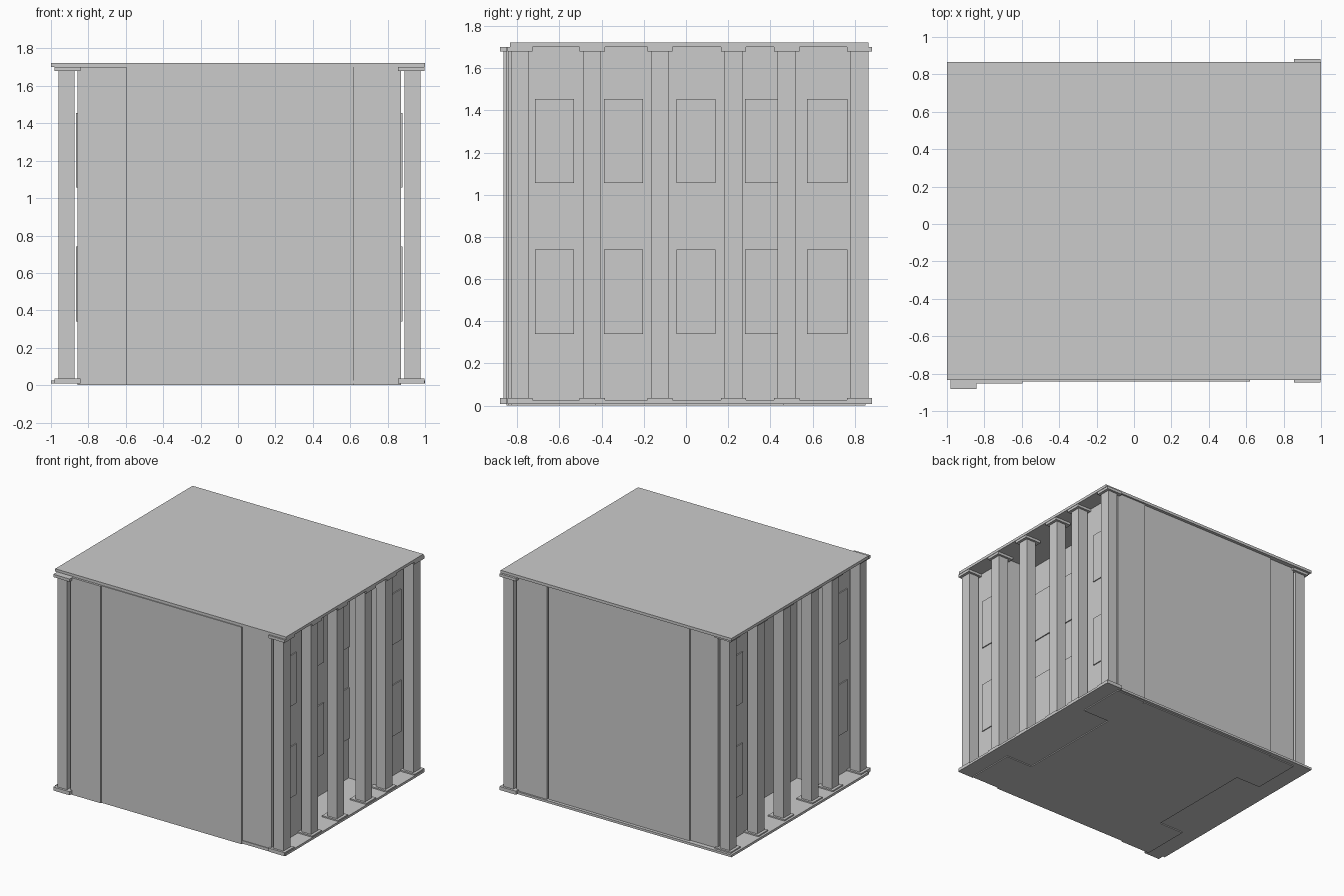
import bpy

if "Cube" in bpy.data.objects:
    bpy.data.objects.remove(bpy.data.objects["Cube"])

def box(name, x0, x1, y0, y1, z0, z1):
    x0, x1 = sorted((x0, x1))
    y0, y1 = sorted((y0, y1))
    v = [(x, y, z) for z in (z0, z1) for x, y in ((x0, y0), (x1, y0), (x1, y1), (x0, y1))]
    f = [(3, 2, 1, 0), (4, 5, 6, 7), (0, 1, 5, 4), (1, 2, 6, 5), (2, 3, 7, 6), (3, 0, 4, 7)]
    me = bpy.data.meshes.new(name)
    me.from_pydata(v, [], f)
    ob = bpy.data.objects.new(name, me)
    bpy.context.collection.objects.link(ob)
    return ob

# Roof and floor slabs
box("roof_slab", -1, 1, -0.835, 0.866, 1.70, 1.722)
box("floor_slab", -1, 1, -0.835, 0.866, 0.008, 0.026)

# Central hall block between the two side recesses
box("central_block", -0.64, 0.637, -0.83, 0.83, 0, 1.70)
box("front_panel", -0.60, 0.62, -0.842, -0.8, 0, 1.70)
box("back_panel", -0.62, 0.60, 0.8, 0.842, 0, 1.70)

COLUMNS = (-0.787, -0.445, -0.123, 0.225, 0.478, 0.823)
CORNER_WINDOWS = ((-0.715, -0.53), (0.575, 0.765))
RECESS_WINDOWS = ((-0.39, -0.205), (-0.045, 0.14), (0.28, 0.455))

# The left side is the right side turned half a circle
for side in ("right", "left"):
    def part(name, x0, x1, y0, y1, z0, z1):
        if side == "left":
            x0, x1, y0, y1 = 0.015 - x0, 0.015 - x1, -y0, -y1
        box(side + "_" + name, x0, x1, y0, y1, z0, z1)

    # Corner blocks
    part("near_corner_block", 0.62, 0.872, -0.83, -0.43, 0, 1.70)
    part("far_corner_block", 0.61, 0.872, 0.46, 0.852, 0, 1.70)

    # Columns with head and foot plates
    for y in COLUMNS:
        part("column", 0.89, 0.975, y - 0.043, y + 0.043, 0.008, 1.70)
        for z0, z1, n in ((1.68, 1.702, "column_head"), (0.008, 0.036, "column_foot")):
            part(n, 0.856, 0.997, y - 0.06, y + 0.06, z0, z1)

    # Raised window panels, two storeys
    for z0, z1 in ((0.34, 0.74), (1.057, 1.455)):
        for y0, y1 in CORNER_WINDOWS:
            part("corner_window", 0.86, 0.88, y0, y1, z0, z1)
        for y0, y1 in RECESS_WINDOWS:
            part("recess_window", 0.62, 0.646, y0, y1, z0, z1)
